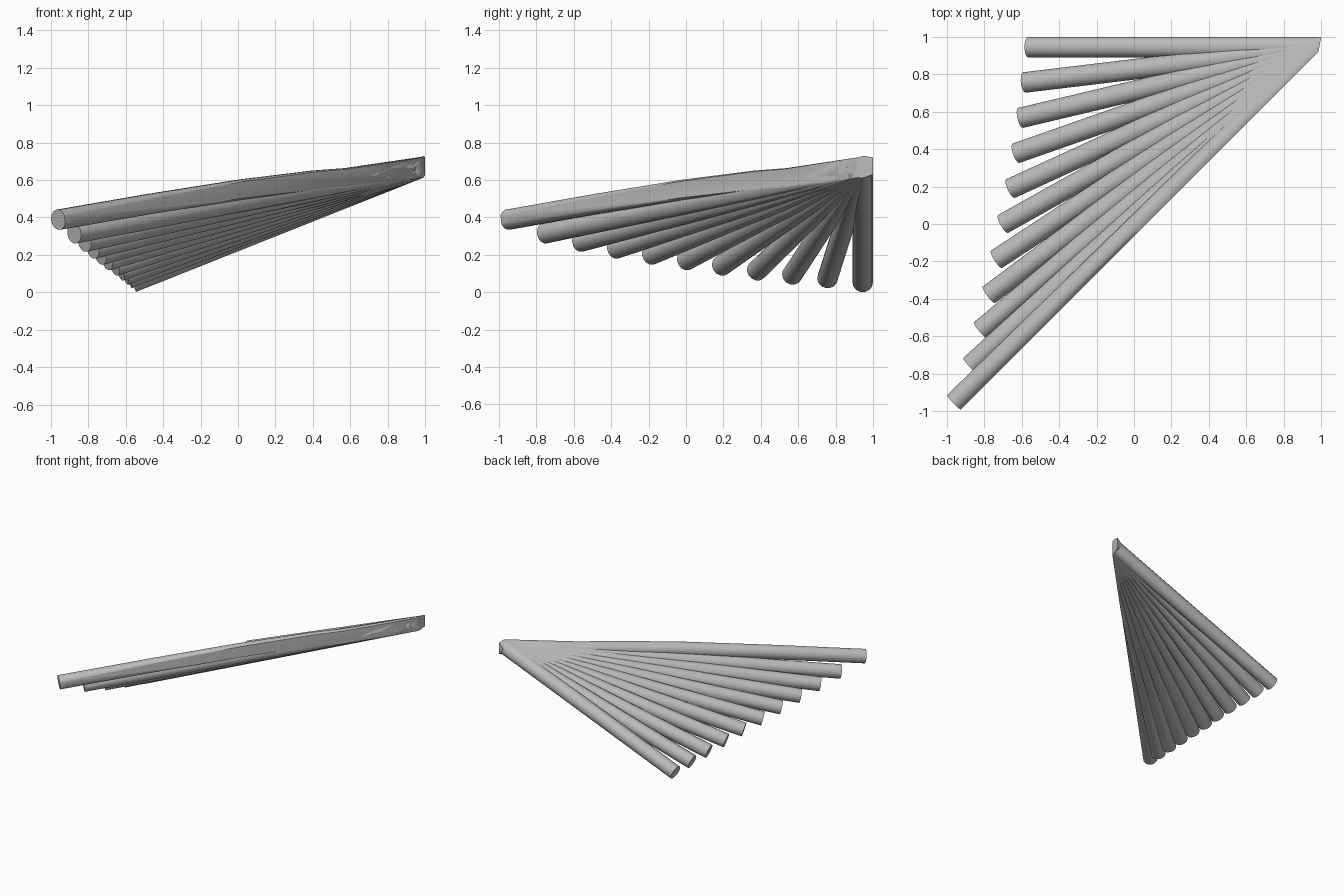
import bpy
import bmesh
import math
from mathutils import Vector

cube = bpy.data.objects.get("Cube")
if cube:
    bpy.data.objects.remove(cube, do_unlink=True)

RADIUS = 0.055
SIDES = 14
APEX = Vector((0.99, 0.945, 0.67))

# One plain grey for every pole
grey = bpy.data.materials.new("light grey")
grey.use_nodes = True
colour = (0.5, 0.5, 0.5, 1.0)
grey.diffuse_color = colour
grey.node_tree.nodes["Principled BSDF"].inputs["Base Color"].default_value = colour

# Trimming planes: hip mitre, upper end, straight back
TRIMS = [
    (Vector((0.065, 0, 0)), Vector((1, -1, 0))),
    (Vector((1, 1, 0)), Vector((0.08, -0.015, 0))),
    (Vector((0, 1, 0)), Vector((0, 1, 0))),
]


def trim(bm, point, normal):
    """Cut away everything beyond a plane and close the cut."""
    geom = bm.verts[:] + bm.edges[:] + bm.faces[:]
    bmesh.ops.bisect_plane(bm, geom=geom, dist=0.00001, plane_co=point,
                           plane_no=normal.normalized(), clear_outer=True)
    rim = [e for e in bm.edges if e.is_boundary]
    if rim:
        bmesh.ops.holes_fill(bm, edges=rim, sides=0)


def pole(name, path):
    """Round pole swept along a path, capped and trimmed."""
    bm = bmesh.new()
    rings = []
    for i, point in enumerate(path):
        before = path[max(i - 1, 0)]
        after = path[min(i + 1, len(path) - 1)]
        along = (after - before).normalized()
        across = along.cross(Vector((0, 0, 1))).normalized()
        up = across.cross(along)
        ring = []
        for s in range(SIDES):
            a = math.tau * s / SIDES
            offset = across * math.cos(a) + up * math.sin(a)
            ring.append(bm.verts.new(point + offset * RADIUS))
        rings.append(ring)
    for low, high in zip(rings, rings[1:]):
        for s in range(SIDES):
            n = (s + 1) % SIDES
            bm.faces.new((low[s], low[n], high[n], high[s]))
    bm.faces.new(rings[0])
    bm.faces.new(rings[-1])
    for point, normal in TRIMS:
        trim(bm, point, normal)
    bmesh.ops.recalc_face_normals(bm, faces=bm.faces[:])
    mesh = bpy.data.meshes.new(name)
    bm.to_mesh(mesh)
    bm.free()
    mesh.materials.append(grey)
    obj = bpy.data.objects.new(name, mesh)
    bpy.context.collection.objects.link(obj)
    bpy.ops.object.select_all(action="DESELECT")
    obj.select_set(True)
    bpy.context.view_layer.objects.active = obj
    bpy.ops.object.shade_smooth_by_angle(angle=math.radians(40))


# Straight rafters fanning out from the apex: lower end x and z, evenly spaced y
ends = [(-0.565, 0.052), (-0.585, 0.073), (-0.605, 0.092), (-0.63, 0.115),
        (-0.66, 0.141), (-0.70, 0.17), (-0.735, 0.2), (-0.775, 0.233),
        (-0.82, 0.27), (-0.875, 0.315)]
for i, (x, z) in enumerate(ends):
    foot = Vector((x, APEX.y - 0.189 * i, z))
    beyond = APEX + (APEX - foot).normalized() * 0.05
    pole(f"rafter_{i + 1}", [foot, beyond])

# Slightly arched hip rafter along the diagonal
foot = Vector((-0.96, -0.953, 0.388))
hip = [foot]
for t, z in [(0.25, 0.472), (0.5, 0.549), (0.7, 0.597), (0.79, 0.61), (1.0, 0.67), (1.03, 0.675)]:
    p = foot.lerp(APEX, t)
    hip.append(Vector((p.x, p.y, z)))
pole("hip_rafter", hip)
